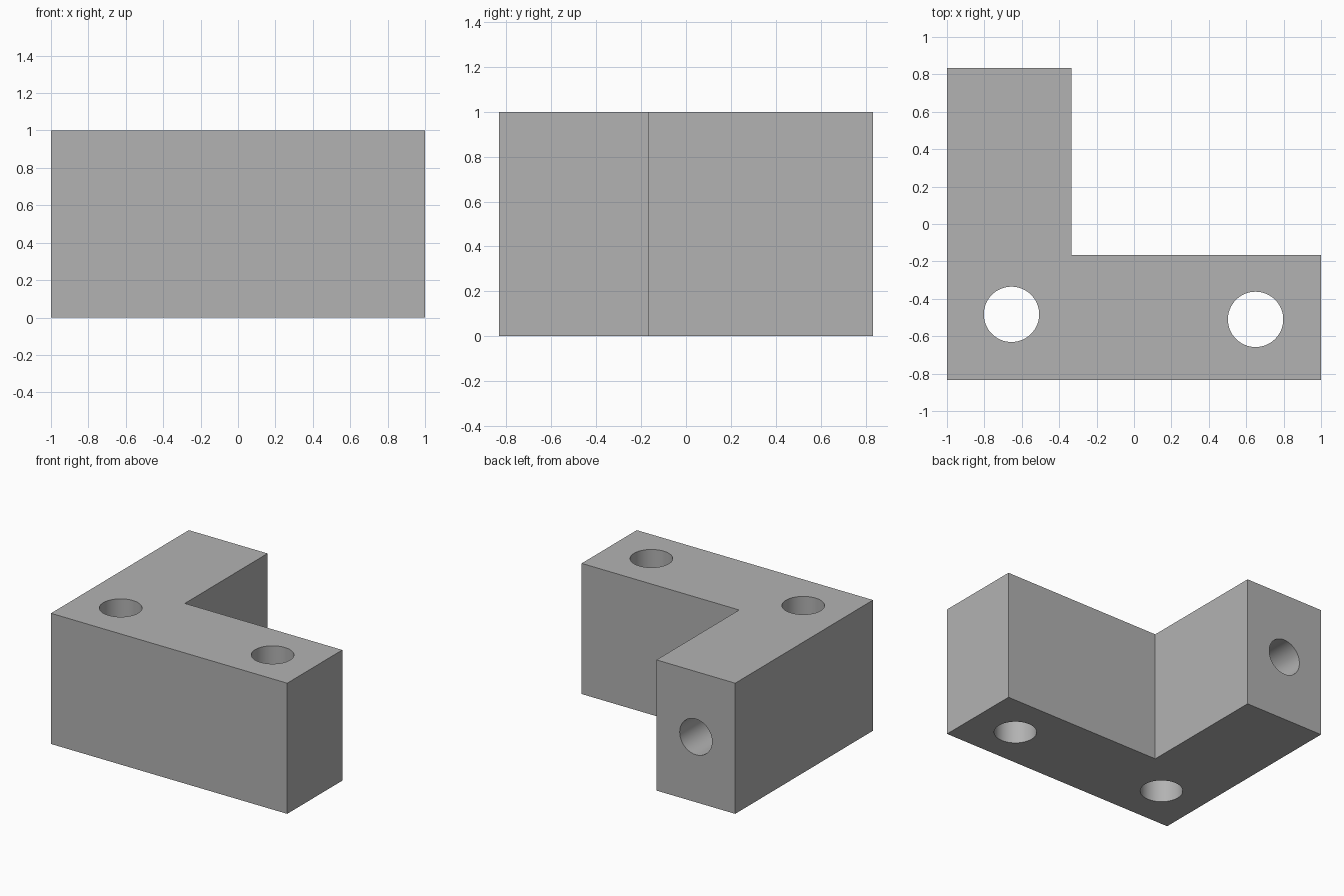
import bpy, bmesh, math

cube = bpy.data.objects.get("Cube")
if cube:
    bpy.data.objects.remove(cube, do_unlink=True)

HEIGHT = 1.0
BACK = 0.833

grey = bpy.data.materials.new("plain_grey")
grey.use_nodes = True
colour = (0.448, 0.448, 0.448, 1)
grey.diffuse_color = colour
grey.node_tree.nodes["Principled BSDF"].inputs["Base Color"].default_value = colour

# L-shaped block, extruded from its plan outline
outline = [(-1, -BACK), (1, -BACK), (1, -0.167), (-0.333, -0.167), (-0.333, BACK), (-1, BACK)]
bm = bmesh.new()
base = bm.faces.new([bm.verts.new((x, y, 0)) for x, y in outline])
top = bmesh.ops.extrude_face_region(bm, geom=[base])["geom"]
bmesh.ops.translate(bm, vec=(0, 0, HEIGHT),
                    verts=[v for v in top if isinstance(v, bmesh.types.BMVert)])
bmesh.ops.recalc_face_normals(bm, faces=bm.faces[:])
mesh = bpy.data.meshes.new("corner_block")
bm.to_mesh(mesh)
bm.free()
mesh.materials.append(grey)
block = bpy.data.objects.new("corner_block", mesh)
bpy.context.collection.objects.link(block)
bpy.context.view_layer.objects.active = block


def drill(name, centre, radius, depth, rotation=(0, 0, 0)):
    """Cut a round hole into the block, then discard the cutter."""
    bpy.ops.mesh.primitive_cylinder_add(vertices=64, radius=radius, depth=depth,
                                        location=centre, rotation=rotation)
    cutter = bpy.context.object
    cutter.name = name
    cutter.hide_render = True
    cutter.data.materials.append(grey)
    cut = block.modifiers.new(name, "BOOLEAN")
    cut.operation = "DIFFERENCE"
    cut.solver = "EXACT"
    cut.object = cutter
    cutter.select_set(False)
    bpy.context.view_layer.objects.active = block
    block.select_set(True)
    bpy.ops.object.modifier_apply(modifier=cut.name)
    bpy.data.objects.remove(cutter, do_unlink=True)


# Two vertical through holes and one blind hole in the end of the short arm
drill("right_hole", (-0.655, -0.483, HEIGHT / 2), 0.148, HEIGHT + 0.2)
drill("left_hole", (0.65, -0.51, HEIGHT / 2), 0.148, HEIGHT + 0.2)
drill("end_hole", (-0.667, BACK, HEIGHT / 2), 0.137, 1.4, (math.pi / 2, 0, 0))

bpy.ops.object.shade_smooth_by_angle(angle=math.radians(30))
